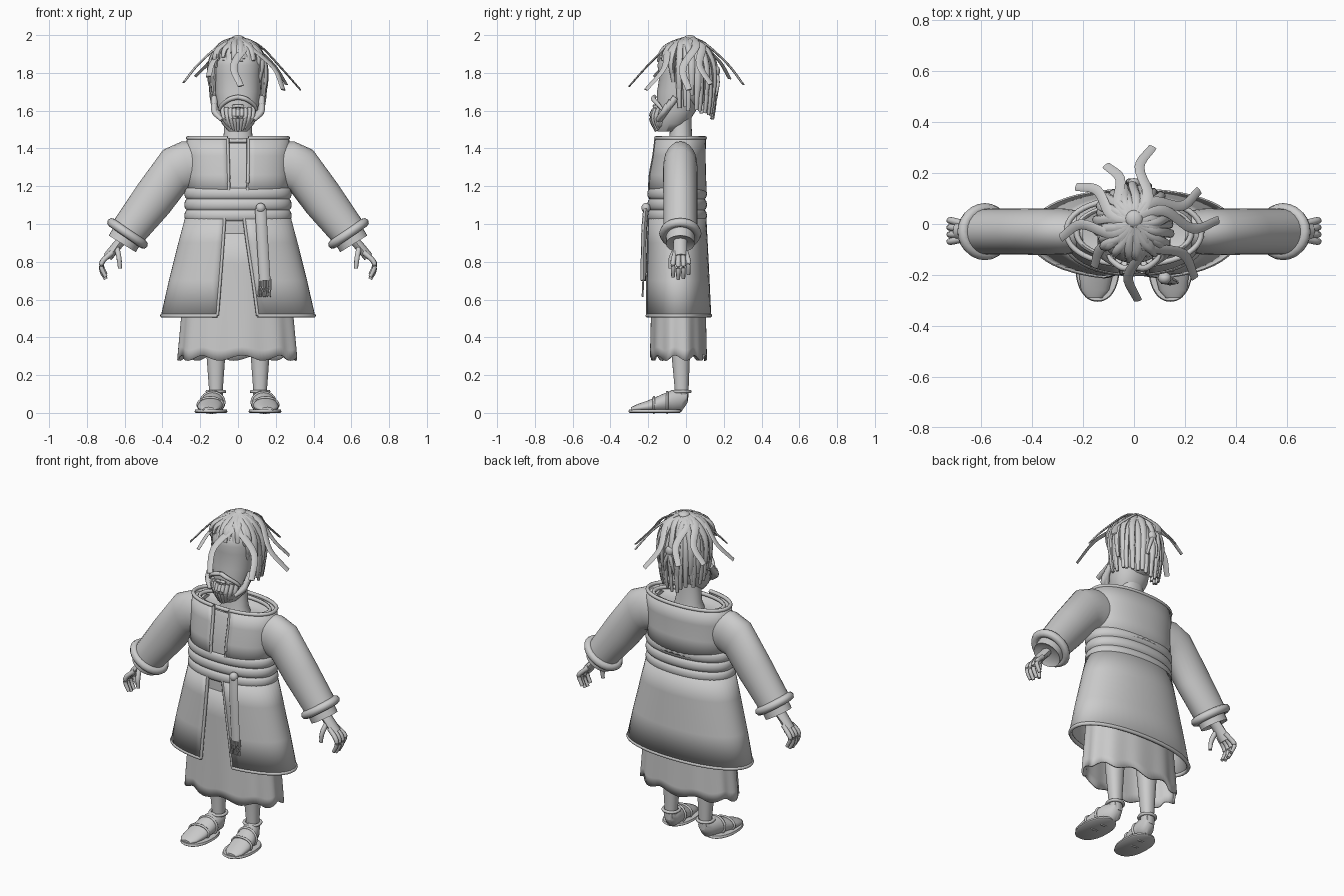
import bpy, bmesh, math, random
from mathutils import Vector as V

random.seed(4)
if "Cube" in bpy.data.objects:
    bpy.data.objects.remove(bpy.data.objects["Cube"])

GREY = (0.6, 0.6, 0.6, 1)
mat = bpy.data.materials.new("plain_grey")
mat.use_nodes = True
mat.diffuse_color = GREY
mat.node_tree.nodes["Principled BSDF"].inputs["Base Color"].default_value = GREY


def loft(bm, rings, closed=True, cap=True):
    """Skin a list of equal-length point rings."""
    vs = [[bm.verts.new(p) for p in r] for r in rings]
    n = len(vs[0])
    for a, b in zip(vs, vs[1:]):
        for i in range(n if closed else n - 1):
            j = (i + 1) % n
            bm.faces.new((a[i], a[j], b[j], b[i]))
    if cap and closed:
        bm.faces.new(vs[0])
        bm.faces.new(vs[-1])


def finish(name, bm, thick=0, angle=50):
    bmesh.ops.recalc_face_normals(bm, faces=bm.faces)
    me = bpy.data.meshes.new(name)
    bm.to_mesh(me)
    bm.free()
    me.materials.append(mat)
    me.shade_smooth()
    me.set_sharp_from_angle(angle=math.radians(angle))
    ob = bpy.data.objects.new(name, me)
    bpy.context.collection.objects.link(ob)
    if thick:
        mod = ob.modifiers.new("cloth", "SOLIDIFY")
        mod.thickness = thick
        mod.offset = 0
    return ob


def sp(v, p):
    return math.copysign(abs(v) ** p, v)


def oval(z, rx, ry, cy, cx=0, a0=0, a1=math.tau, n=48, p=0.92):
    """Horizontal oval; angle 0 is the front, open when a0..a1 is partial."""
    m = n if a1 - a0 > 6.283 else n - 1
    pts = []
    for i in range(n):
        a = a0 + (a1 - a0) * i / m
        pts.append(V((cx + rx * sp(math.sin(a), p), cy - ry * sp(math.cos(a), p), z)))
    return pts


def tilted(c, r, ry, t, n=24):
    """Oval whose first axis leans by t in the x-z plane."""
    c, u = V(c), V((math.cos(t), 0, math.sin(t)))
    return [c + u * r * math.cos(k * math.tau / n) + V((0, ry * math.sin(k * math.tau / n), 0))
            for k in range(n)]


def spline(pts, k=5):
    p = [V(q) for q in pts]
    p = [2 * p[0] - p[1]] + p + [2 * p[-1] - p[-2]]
    out = []
    for a, b, c, d in zip(p, p[1:], p[2:], p[3:]):
        for i in range(k):
            t = i / k
            out.append(0.5 * (2 * b + (c - a) * t + (2 * a - 5 * b + 4 * c - d) * t * t
                              + (3 * b - a - 3 * c + d) * t ** 3))
    return out + [p[-2]]


def tube(bm, pts, w, h=None, ref=(0, 0, 1), tip=1.0, n=8, k=5):
    """Tube on a smooth path, w wide and h thick, scaled to tip at its end."""
    path, h, rings = spline(pts, k), h or w, []
    for i, c in enumerate(path):
        t = (path[min(i + 1, len(path) - 1)] - path[max(i - 1, 0)]).normalized()
        side = t.cross(V(ref))
        side = (side if side.length > 0.05 else t.cross(V((1, 0.1, 0)))).normalized()
        up, s = side.cross(t), 1 + (tip - 1) * (i / (len(path) - 1)) ** 2
        rings.append([c + side * w * s * math.cos(j * math.tau / n) + up * h * s * math.sin(j * math.tau / n)
                      for j in range(n)])
    loft(bm, rings)


def band(bm, ring, r, n=8):
    """Closed cord that follows a ring of points."""
    m, c, out = len(ring), sum(ring, V()) / len(ring), []
    axis = (ring[0] - c).cross(ring[m // 4] - c).normalized()
    for p in ring:
        d = (p - c).normalized()
        out.append([p + d * r * math.cos(j * math.tau / n) + axis * r * math.sin(j * math.tau / n)
                    for j in range(n)])
    loft(bm, out + [out[0]], cap=False)
    bmesh.ops.remove_doubles(bm, verts=bm.verts, dist=1e-5)


def ball(bm, c, r):
    ret = bmesh.ops.create_uvsphere(bm, u_segments=16, v_segments=10, radius=1)
    for v in ret["verts"]:
        v.co = V(c) + V((v.co.x * r[0], v.co.y * r[1], v.co.z * r[2]))


def stack(name, rows, **kw):
    bm = bmesh.new()
    loft(bm, [oval(*r) for r in rows], **kw)
    return finish(name, bm)


# Head, neck and the shirt under the coat
stack("head", [(1.49, .05, .06, -.09), (1.53, .085, .085, -.075), (1.6, .108, .102, -.05),
               (1.7, .12, .113, -.04), (1.79, .122, .108, -.032), (1.84, .125, .122, -.03),
               (1.9, .113, .113, -.02), (1.94, .07, .07, 0)])
stack("neck", [(1.38, .1, .075, -.03), (1.44, .078, .06, -.028), (1.56, .07, .056, -.027)])
stack("undershirt", [(.95, .255, .135, -.045), (1.2, .25, .137, -.045), (1.4, .25, .122, -.03),
                     (1.425, .235, .11, -.03), (1.41, .19, .085, -.03), (1.4, .1, .06, -.03)])

# Coat in two open sheets with corded edges
SECTIONS = {"coat_top": [(1.455, .265, .13, -.03, .055, .055), (1.36, .268, .135, -.037, .053, .055),
                         (1.26, .265, .145, -.045, .05, .053), (1.15, .262, .15, -.045, .05, .05)],
            "coat_skirt": [(1.05, .27, .148, -.047, .07, .03), (.9, .31, .154, -.045, .08, .05),
                           (.7, .36, .162, -.043, .095, .08), (.515, .402, .168, -.04, .11, .105)]}
trim = bmesh.new()
for name, rows in SECTIONS.items():
    rings = []
    for z, rx, ry, cy, xl, xr in rows:
        a0 = math.asin((xr / rx) ** (1 / .92))
        a1 = math.tau - math.asin((xl / rx) ** (1 / .92))
        rings.append(oval(z, rx, ry, cy, 0, a0, a1))
    bm = bmesh.new()
    loft(bm, rings, closed=False)
    finish(name, bm, .012)
    for col in (0, -1):
        tube(trim, [r[col] for r in rings], .009)
    tube(trim, rings[0 if name == "coat_top" else -1], .011, k=1)
finish("coat_trim", trim)

bm = bmesh.new()
band(bm, oval(1.44, .225, .105, -.03), .012)
finish("inner_collar", bm)

# Wrapped belt with soft folds
rows = []
for i in range(25):
    t = i / 24
    g = .012 * abs(math.sin(t * math.pi * 3)) ** .6 - .004
    rows.append((1.015 + .175 * t, .276 + g, .15 + g, -.047))
stack("belt", rows, cap=False)

# Hanging sash end with fringe
bm = bmesh.new()
ball(bm, (.12, -.212, 1.085), (.026, .024, .026))
tube(bm, [(.12, -.212, 1.08), (.127, -.222, .95), (.142, -.226, .7)], .03, .015, ref=(0, 1, 0))
for i in range(6):
    x = .112 + i * .012
    tube(bm, [(x, -.226, .71), (x, -.228, .66), (x + random.uniform(-.006, .006), -.23, .615)], .005, n=6)
finish("sash_end", bm)

# Under-robe with a rippled hem
bm = bmesh.new()
rings = []
for t in (0, .3, .6, .8, .93, 1):
    ring = oval(1.0 - .71 * t, .25 + .06 * t, .13 + .014 * t, -.04, n=96)
    for i, p in enumerate(ring):
        a = math.tau * i / 96
        f = 1 + .022 * t * math.sin(11 * a)
        p.x, p.y = p.x * f, -.04 + (p.y + .04) * f
        p.z += .014 * math.sin(9 * a + 1) * t ** 6
    rings.append(ring)
loft(bm, rings, cap=False)
finish("under_robe", bm, .01)

for s, side in ((1, "left"), (-1, "right")):
    # Sleeve, cuff and inner sleeve
    def mirrored(ring):
        return [V((s * p.x, p.y, p.z)) for p in ring]
    bm = bmesh.new()
    loft(bm, [mirrored(tilted((x, -.03, z), r, ry, t)) for x, z, r, ry, t in (
        (.2, 1.315, .12, .08, 1.57), (.27, 1.31, .13, .09, 1.35), (.335, 1.285, .124, .092, 1.05),
        (.45, 1.13, .112, .09, .72), (.585, .955, .096, .09, .65), (.575, .965, .085, .08, .65))])
    finish(side + "_sleeve", bm)
    bm = bmesh.new()
    band(bm, mirrored(tilted((.585, -.03, .95), .102, .088, .6)), .024)
    finish(side + "_cuff", bm)
    bm = bmesh.new()
    loft(bm, [mirrored(tilted((x, -.03, z), r, r * .9, .55)) for x, z, r in (
        (.57, .965, .085), (.613, .895, .084), (.606, .905, .06))])
    finish(side + "_inner_sleeve", bm)

    # Hand with four fingers and a thumb
    bm = bmesh.new()
    tube(bm, [(s * .6, -.03, .93), (s * .645, -.03, .88), (s * .69, -.028, .825)], .036, .026, ref=(1, 0, .8))
    for i in range(4):
        y = -.068 + i * .027
        drop = (.012, 0, .004, .025)[i]
        tube(bm, [(s * .665, -.03 + (y + .03) * .7, .85), (s * .715, y, .805),
                  (s * .722, y, .755 + drop), (s * .7, y, .708 + drop)], .014, tip=.7)
    tube(bm, [(s * .64, -.05, .87), (s * .63, -.078, .82), (s * .625, -.082, .765)], .015, tip=.7)
    finish(side + "_hand", bm)

    # Leg and sandal
    stack(side + "_leg", [(.06, .036, .036, -.025, s * .117), (.13, .037, .037, -.023, s * .117),
                          (.28, .048, .047, -.027, s * .117), (.5, .065, .06, -.03, s * .117)])
    stack(side + "_sole", [(0, .08, .132, -.165, s * .143), (.006, .087, .14, -.165, s * .143),
                           (.018, .083, .136, -.165, s * .143)])
    def foot(y, x, w, zc, h):
        return tilted((s * x, y, zc), w, 0, 0) and [
            V((s * x + w * math.cos(a * math.tau / 24), y, zc + h * math.sin(a * math.tau / 24))) for a in range(24)]
    bm = bmesh.new()
    loft(bm, [foot(*r) for r in ((-.29, .155, .03, .018, .012), (-.26, .153, .055, .025, .02),
                                 (-.2, .149, .066, .034, .032), (-.13, .14, .064, .05, .047),
                                 (-.07, .13, .055, .062, .06), (-.025, .12, .045, .063, .057),
                                 (.008, .117, .028, .085, .032))])
    finish(side + "_shoe", bm)
    bm = bmesh.new()
    band(bm, oval(.113, .046, .046, -.025, s * .117), .009)
    for r in ((-.17, .146, .067, .042, .04), (-.1, .135, .062, .056, .054)):
        band(bm, foot(*r), .007)
    finish(side + "_sandal_straps", bm)

# Hair: a cap, layered locks, loose flying locks and a back knot
bm = bmesh.new()
ball(bm, (0, .025, 1.79), (.135, .118, .185))
finish("hair_cap", bm)


def lock_point(a, f, z):
    return V((.138 * f * math.sin(a), .005 - .143 * f * math.cos(a), z))


bm = bmesh.new()
for layer, count in ((0, 30), (1, 17)):
    for i in range(count):
        a = math.tau * (i + .5 * layer) / count + random.uniform(-.05, .05)
        front = min(a % math.tau, math.tau - a % math.tau)
        end = 1.87 if front < .8 else max(1.66, 1.87 - (front - .8) * .5)
        if front > 1.2:
            end = 1.63 - .04 * (front - 1.2)
        end += random.uniform(-.015, .02) + .08 * layer * (front > 1.2)
        g, drop = 1 + .07 * layer, 1.95 - end
        w = random.uniform(-.1, .1)
        pts = [lock_point(a, .1, 1.975), lock_point(a + w, .58 * g, 1.95)]
        pts += [lock_point(a - w * .6, f * g, 1.95 - drop * t) for f, t in
                (((.88, .4), (1.0, 1)) if front < .8 else ((.9, .25), (1.02, .5), (1.02, .78), (.95, 1)))]
        tube(bm, pts, .021, .016, ref=(math.sin(a), -math.cos(a), .2), tip=.5, n=7, k=4)
finish("hair_locks", bm)

TIPS = [(.06, .305, 1.74), (-.1, .235, 1.77), (-.22, .157, 1.78), (-.29, -.04, 1.75), (-.165, -.16, 1.78),
        (0, -.3, 1.73), (.25, -.2, 1.71), (.33, 0, 1.71), (.26, .12, 1.74)]
bm = bmesh.new()
for x, y, z in TIPS:
    d = V((x, y - .02, 0))
    side_step = V((-d.y, d.x, 0)) * random.choice((-.12, .12))
    pts = [V((0, .02, 0)) + d * f + side_step * b + V((0, 0, z + (1.985 - z) * t))
           for f, b, t in ((.05, 0, 1), (.35, 1, .84), (.7, -.6, .42), (1, .4, 0))]
    tube(bm, pts, .022, .006, ref=(d.x, d.y, .3), tip=.75)
ball(bm, (0, .02, 1.98), (.035, .035, .02))
finish("flying_locks", bm)

bm = bmesh.new()
ball(bm, (0, .16, 1.81), (.025, .02, .03))
for x in (-.02, .025):
    tube(bm, [(0, .163, 1.8), (x, .168, 1.74), (x * 1.4, .158, 1.68)], .012, tip=.5)
finish("hair_knot", bm)

# Beard and moustache
bm = bmesh.new()
ball(bm, (0, -.13, 1.555), (.078, .05, .058))
for i in range(9):
    k = (i - 4) / 4
    back = .045 * k * k
    tube(bm, [(.08 * k, -.168 + back, 1.605 + .012 * abs(k)), (.074 * k, -.184 + back, 1.56),
              (.045 * k, -.158 + back * .5, 1.49 + .025 * k * k)], .014, tip=.5)
for s in (1, -1):
    tube(bm, [(0, -.168, 1.672), (s * .045, -.172, 1.66), (s * .085, -.145, 1.63), (s * .1, -.125, 1.605)],
         .013, tip=.6)
    for j in range(3):
        tube(bm, [(s * .126, -.055 - .02 * j, 1.67 - .02 * j), (s * .122, -.09 - .015 * j, 1.62 - .015 * j),
                  (s * .085, -.135 - .008 * j, 1.55)], .018, tip=.6)
    tube(bm, [(0, -.168, 1.625), (s * .03, -.165, 1.622)], .009)
finish("beard", bm)
